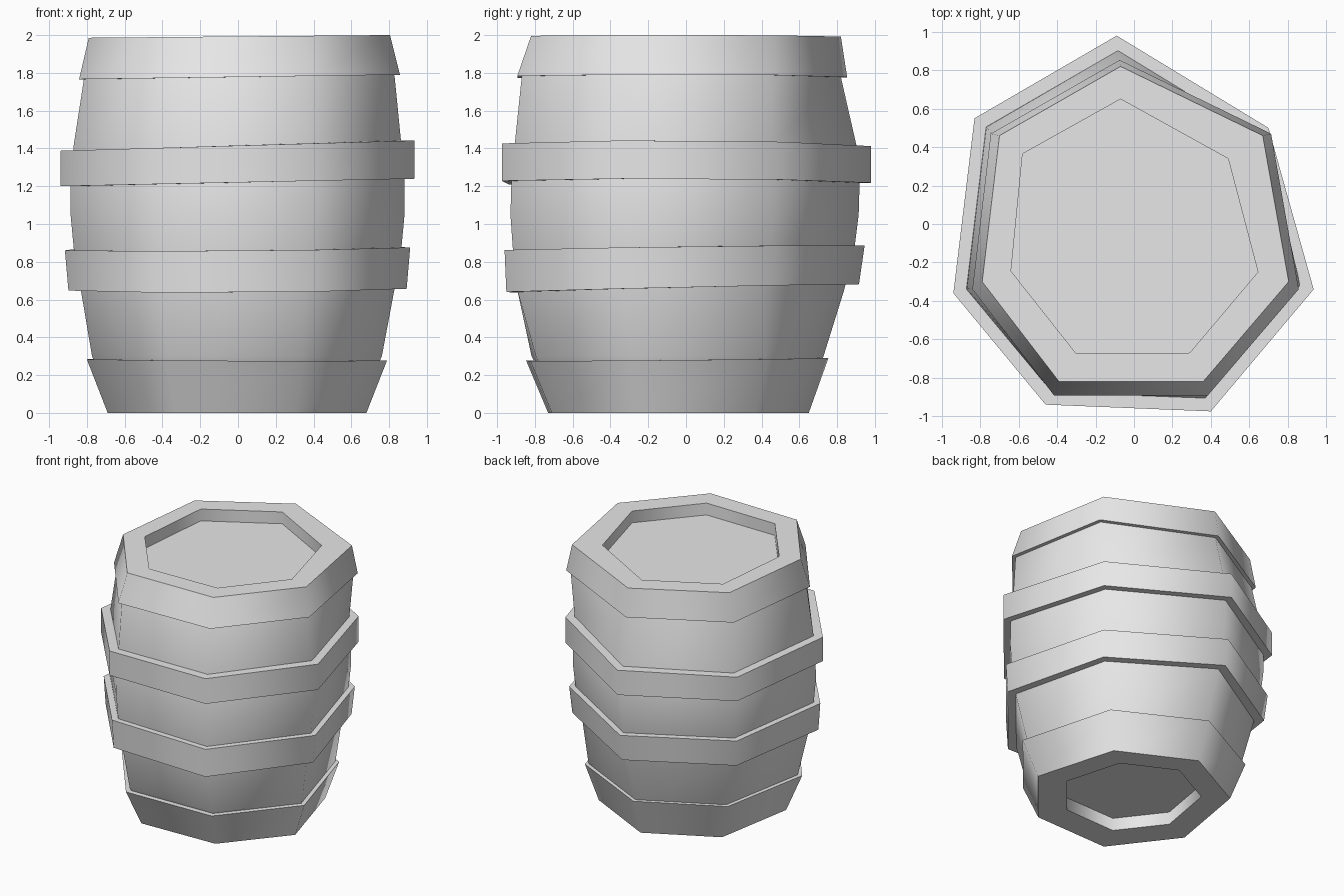
import bpy
import bmesh
import math

cube = bpy.data.objects.get("Cube")
if cube:
    bpy.data.objects.remove(cube, do_unlink=True)

grey = bpy.data.materials.new("plain_grey")
grey.use_nodes = True
grey.diffuse_color = (0.8, 0.8, 0.8, 1)
grey.node_tree.nodes["Principled BSDF"].inputs["Base Color"].default_value = (0.8, 0.8, 0.8, 1)

# Uneven seven-sided outlines, counter-clockwise from the back corner
LOW = [(-.06, .65), (-.58, .38), (-.69, -.26), (-.33, -.73), (.30, -.71), (.68, -.26), (.50, .37)]
MID = [(-.09, .98), (-.83, .55), (-.94, -.36), (-.46, -.94), (.40, -.975), (.935, -.34), (.70, .50)]
TOP = [(-.07, .82), (-.70, .46), (-.79, -.30), (-.39, -.82), (.36, -.82), (.805, -.30), (.67, .46)]
RECESS = [(-.07, .65), (-.58, .365), (-.64, -.245), (-.30, -.675), (.29, -.67), (.645, -.25), (.49, .34)]


def ring(outline, z, scale=1.0, dy=0.0, tilt=(0, 0)):
    """One scaled outline at height z, optionally leaning in x and y."""
    return [(x * scale, y * scale + dy, z + tilt[0] * x + tilt[1] * y) for x, y in outline]


def loft(name, rings, cap_first=False, cap_last=False):
    """Skin a stack of rings into one object with soft corners and sharp rims."""
    bm = bmesh.new()
    loops = [[bm.verts.new(p) for p in r] for r in rings]
    for a, b in zip(loops, loops[1:]):
        for k in range(len(a)):
            n = (k + 1) % len(a)
            bm.faces.new((a[k], a[n], b[n], b[k]))
    if cap_first:
        bm.faces.new(loops[0][::-1])
    if cap_last:
        bm.faces.new(loops[-1])
    mesh = bpy.data.meshes.new(name)
    bm.to_mesh(mesh)
    bm.free()
    mesh.materials.append(grey)
    obj = bpy.data.objects.new(name, mesh)
    bpy.context.collection.objects.link(obj)
    bpy.ops.object.select_all(action="DESELECT")
    obj.select_set(True)
    bpy.context.view_layer.objects.active = obj
    bpy.ops.object.shade_smooth_by_angle(angle=math.radians(63))


# Bulging body
loft("barrel_body", [
    ring(LOW, .24, 1.08),
    ring(LOW, .30, 1.12),
    ring(MID, .65, .885, -.03),
    ring(MID, .87, .925, -.015),
    ring(MID, 1.05, .943, -.01),
    ring(MID, 1.22, .943, -.005),
    ring(MID, 1.42, .925, -.005),
    ring(TOP, 1.78, 1.03, -.025),
    ring(TOP, 1.83, 1.01, -.02),
])

# Bottom hoop with recessed base
lean = (-.005, .01)
loft("bottom_hoop", [
    ring(LOW, .10, .7),
    ring(LOW, 0, .7),
    ring(LOW, 0),
    ring(LOW, .283, 1.16, 0, lean),
    ring(LOW, .283, 1.08, 0, lean),
], cap_first=True)

# Lower middle hoop
lean = (.005, .022)
loft("lower_hoop", [
    ring(MID, .66, .85, -.03, lean),
    ring(MID, .66, .955, -.02, lean),
    ring(MID, .873, .975, -.01, (.008, .014)),
    ring(MID, .873, .89, -.015, (.008, .014)),
], )

# Upper middle hoop
loft("upper_hoop", [
    ring(MID, 1.22, .91, 0, (.021, 0)),
    ring(MID, 1.22, 1, 0, (.021, 0)),
    ring(MID, 1.415, 1, 0, (.029, 0)),
    ring(MID, 1.415, .89, 0, (.029, 0)),
])

# Top hoop with recessed lid
lean = (.009, 0)
loft("top_hoop", [
    ring(TOP, 1.778, 1, -.02, (.015, 0)),
    ring(TOP, 1.778, 1.065, -.02, (.015, 0)),
    ring(TOP, 1.993, 1, 0, lean),
    ring(RECESS, 1.993, 1, 0, lean),
    ring(RECESS, 1.90, 1, 0, lean),
], cap_last=True)
